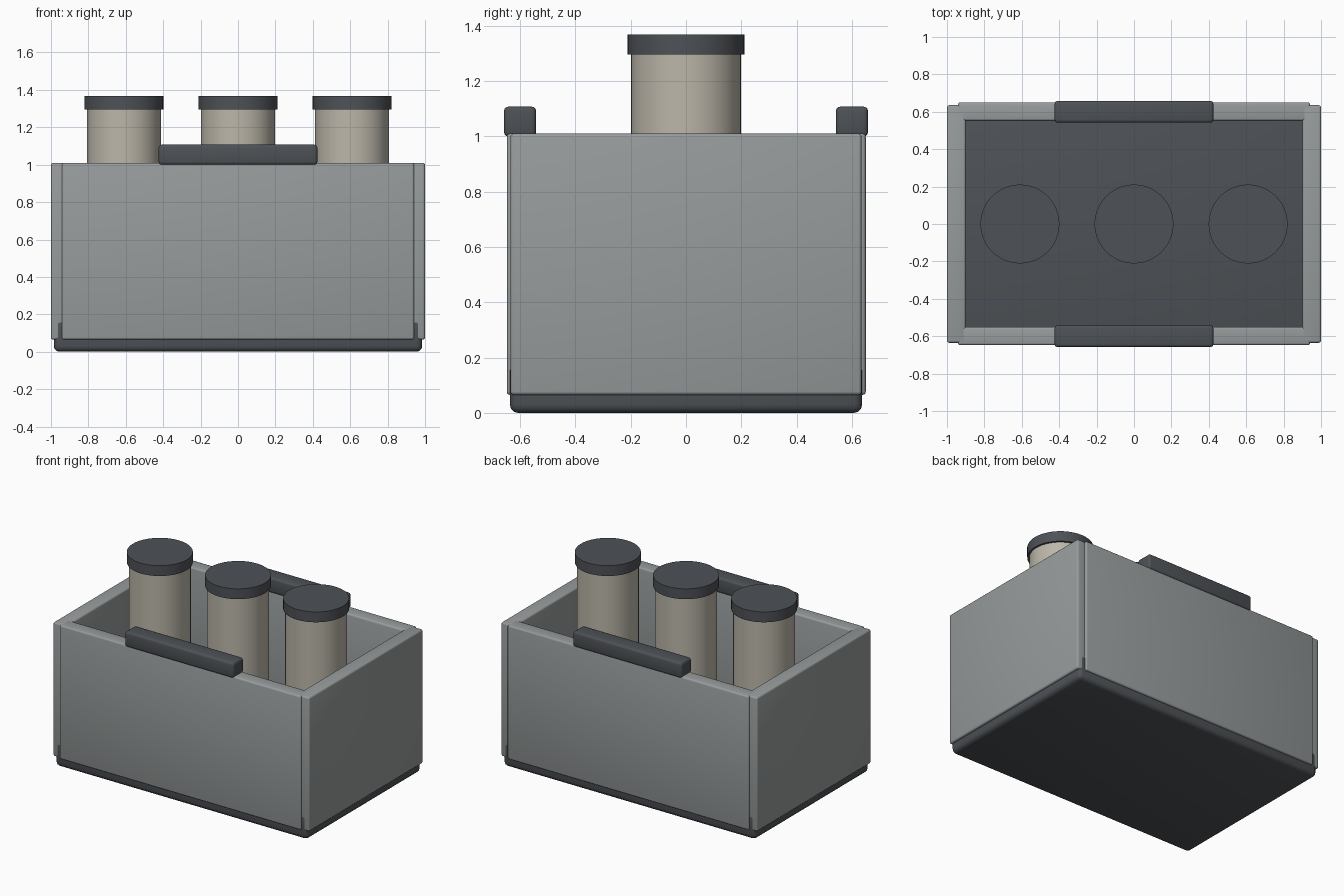
import bpy
import math

if "Cube" in bpy.data.objects:
    bpy.data.objects.remove(bpy.data.objects["Cube"], do_unlink=True)


def material(name, colour):
    mat = bpy.data.materials.new(name)
    mat.use_nodes = True
    mat.diffuse_color = (*colour, 1)
    mat.node_tree.nodes["Principled BSDF"].inputs["Base Color"].default_value = (*colour, 1)
    return mat


grey = material("wall grey", (0.31, 0.33, 0.33))
dark = material("dark slate", (0.075, 0.083, 0.093))
cream = material("warm cream", (0.50, 0.47, 0.40))


def finish(obj, name, mat, bevel=0):
    obj.name = name
    obj.data.materials.append(mat)
    if bevel:
        mod = obj.modifiers.new("Rounded edges", "BEVEL")
        mod.width = bevel
        mod.segments = 3
        bpy.ops.object.modifier_apply(modifier=mod.name)
    bpy.ops.object.shade_smooth_by_angle(angle=math.radians(35))


def box(name, low, high, mat, bevel):
    centre = [(a + b) / 2 for a, b in zip(low, high)]
    bpy.ops.mesh.primitive_cube_add(size=1, location=centre)
    obj = bpy.context.object
    obj.scale = [b - a for a, b in zip(low, high)]
    bpy.ops.object.transform_apply(location=False, rotation=False, scale=True)
    finish(obj, name, mat, bevel)


def cylinder(name, x, radius, bottom, top, mat):
    bpy.ops.mesh.primitive_cylinder_add(vertices=48, radius=radius, depth=top - bottom,
                                        location=(x, 0, (bottom + top) / 2))
    finish(bpy.context.object, name, mat)


# Base slab, which is also the floor inside
box("base", (-0.985, -0.637, 0), (0.985, 0.637, 0.18), dark, 0.03)

# Side walls
for side, x in (("left", 0.95), ("right", -0.95)):
    box(side + "_wall", (x - 0.05, -0.635, 0.065), (x + 0.05, 0.635, 1.01), grey, 0.012)

# Long walls with a grip on each rim
for side, y in (("front", -0.6), ("back", 0.6)):
    box(side + "_wall", (-0.942, y - 0.048, 0.065), (0.942, y + 0.05, 1.01), grey, 0.012)
    box(side + "_grip", (-0.424, y - 0.058, 1.0), (0.424, y + 0.058, 1.107), dark, 0.015)

# Three capped canisters
for label, x in (("right", -0.61), ("middle", 0), ("left", 0.61)):
    cylinder(label + "_canister", x, 0.198, 0.17, 1.31, cream)
    cylinder(label + "_cap", x, 0.211, 1.295, 1.368, dark)
